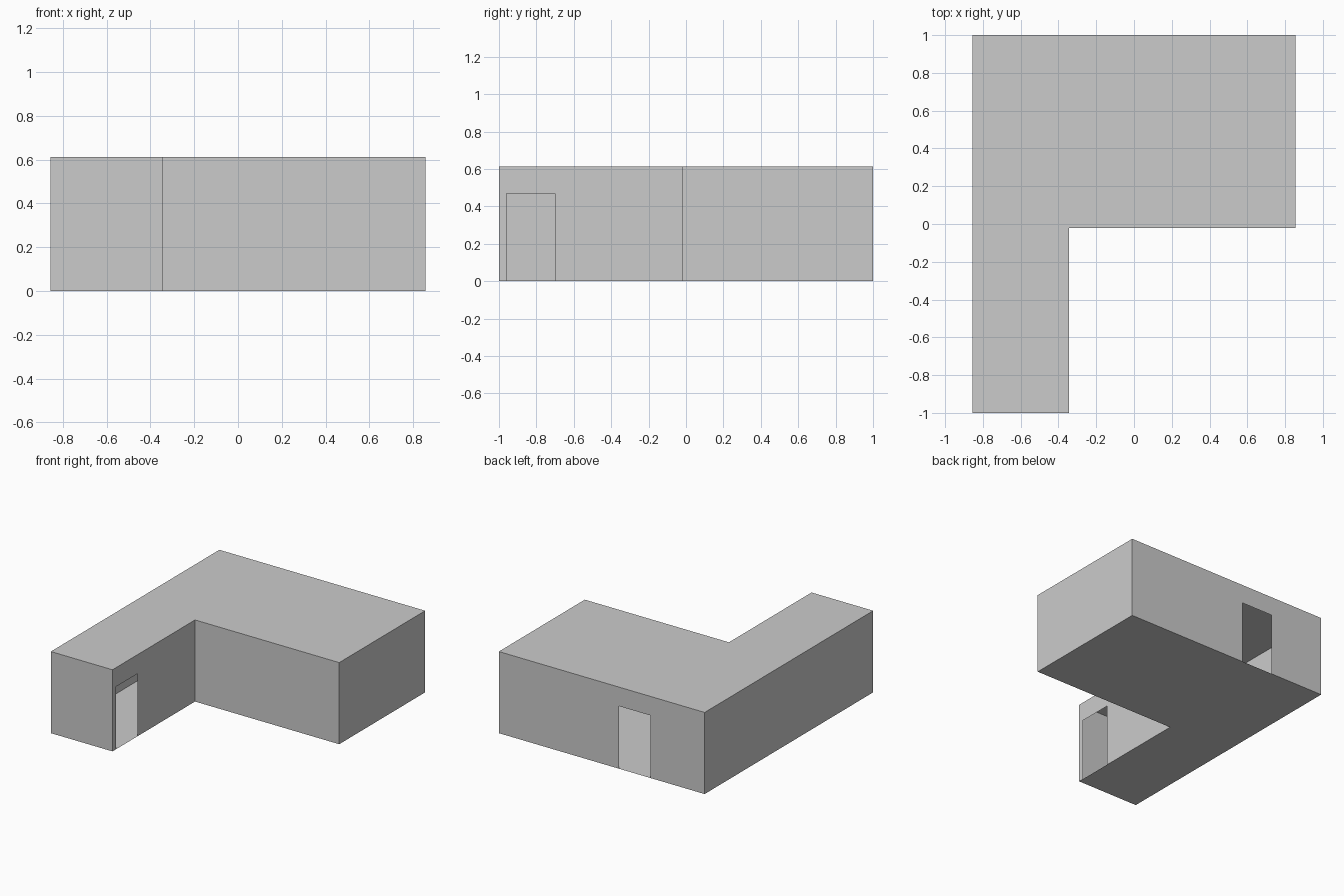
import bpy
import bmesh
from mathutils import Vector

if "Cube" in bpy.data.objects:
    bpy.data.objects.remove(bpy.data.objects["Cube"])

HEIGHT = 0.613
DOOR_HEIGHT = 0.47

# L-shaped footprint, counter-clockwise from above
FOOTPRINT = [(-0.855, -1), (-0.343, -1), (-0.343, -0.02),
             (0.855, -0.02), (0.855, 1), (-0.855, 1)]

# Doorways: wall index -> distances of the two jambs along that wall
DOORS = {1: (0.04, 0.30), 4: (1.00, 1.26)}


def make_object(name, polygons):
    """Thin sheet object made of flat polygons, joined at shared corners."""
    bm = bmesh.new()
    for points in polygons:
        bm.faces.new([bm.verts.new(p) for p in points])
    bmesh.ops.remove_doubles(bm, verts=bm.verts, dist=0.0001)
    mesh = bpy.data.meshes.new(name)
    bm.to_mesh(mesh)
    bm.free()
    obj = bpy.data.objects.new(name, mesh)
    bpy.context.collection.objects.link(obj)
    return obj


def wall(start, end, door=None):
    """Upright wall outline facing outwards, notched at its base for a door."""
    a, b = Vector((*start, 0)), Vector((*end, 0))
    along = (b - a).normalized()
    up = Vector((0, 0, 1))
    points = [a]
    if door:
        j1, j2 = a + along * door[0], a + along * door[1]
        points += [j1, j1 + up * DOOR_HEIGHT, j2 + up * DOOR_HEIGHT, j2]
    return points + [b, b + up * HEIGHT, a + up * HEIGHT]


# Walls with open doorways
corners = zip(FOOTPRINT, FOOTPRINT[1:] + FOOTPRINT[:1])
make_object("walls", [wall(p, q, DOORS.get(i)) for i, (p, q) in enumerate(corners)])

# Floor and flat roof
make_object("floor", [[(x, y, 0) for x, y in reversed(FOOTPRINT)]])
make_object("roof", [[(x, y, HEIGHT) for x, y in FOOTPRINT]])
